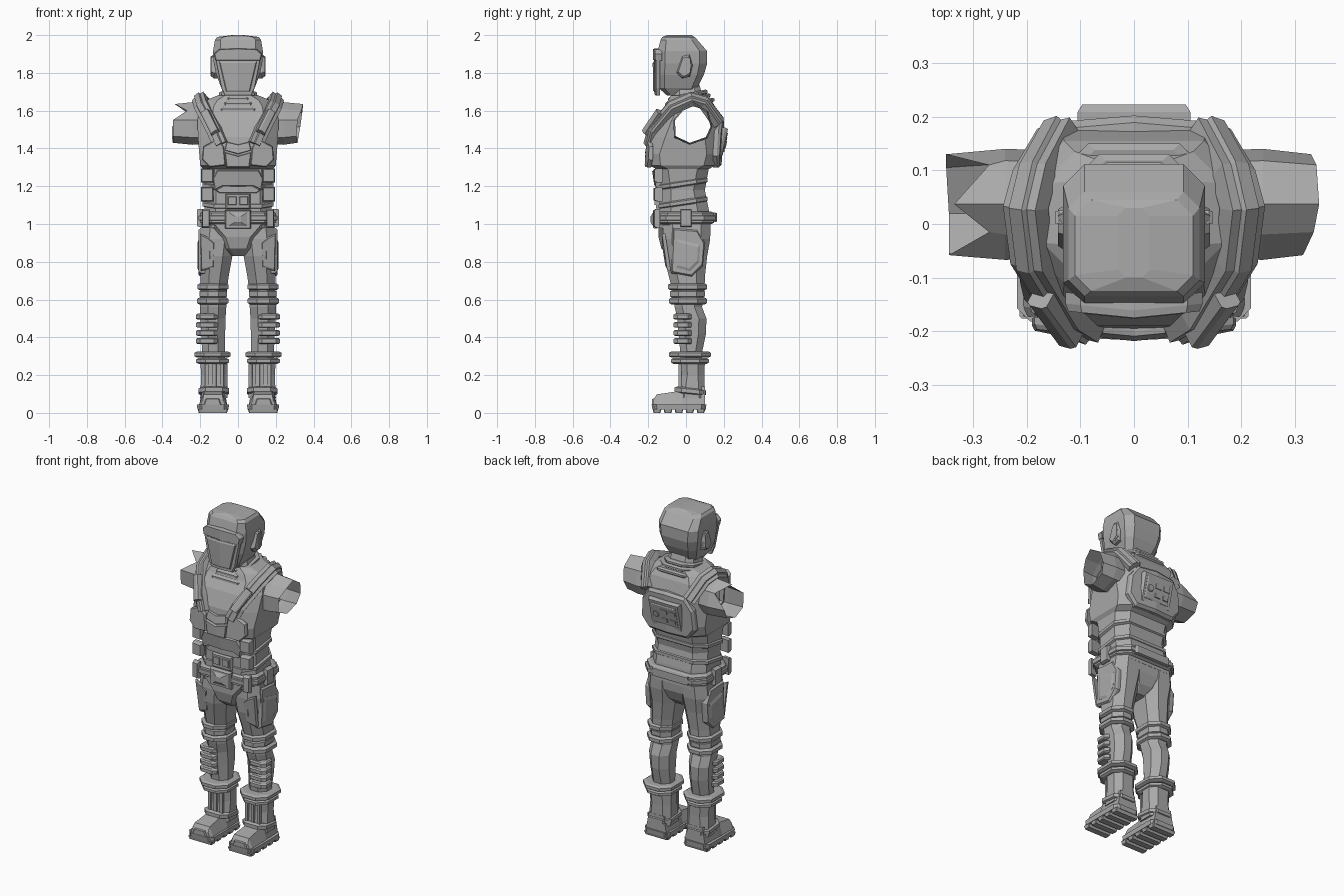
import bpy, bmesh, math
from mathutils import Vector

grey = bpy.data.materials.new("suit grey")
grey.diffuse_color = (0.4, 0.4, 0.4, 1)


def make(name, verts, faces, mirror=False):
    bm = bmesh.new()
    vs = [bm.verts.new(v) for v in verts]
    for f in faces:
        bm.faces.new([vs[i] for i in f])
    bmesh.ops.recalc_face_normals(bm, faces=bm.faces)
    me = bpy.data.meshes.new(name)
    bm.to_mesh(me)
    bm.free()
    me.materials.append(grey)
    ob = bpy.data.objects.new(name, me)
    bpy.context.collection.objects.link(ob)
    if mirror:
        ob.modifiers.new("mirror", 'MIRROR')
    return ob


def skin(name, rings, caps=True, mirror=False):
    n = len(rings[0])
    faces = [(k * n + i, k * n + (i + 1) % n, (k + 1) * n + (i + 1) % n, (k + 1) * n + i)
             for k in range(len(rings) - 1) for i in range(n)]
    if caps:
        faces += [tuple(range(n)), tuple(range((len(rings) - 1) * n, len(rings) * n))]
    return make(name, [p for r in rings for p in r], faces, mirror)


def octagon(z, x0, x1, y0, y1, c, tilt=0):
    pts = [(x0 + c, y0), (x1 - c, y0), (x1, y0 + c), (x1, y1 - c),
           (x1 - c, y1), (x0 + c, y1), (x0, y1 - c), (x0, y0 + c)]
    return [(x, y, z + tilt * y) for x, y in pts]


def loft(name, rows, caps=True, mirror=False, tilt=0):
    return skin(name, [octagon(*r, tilt) for r in rows], caps, mirror)


def band(name, z0, z1, x0, x1, y0, y1, c, mirror=False, tilt=0, lip=0.012):
    rows = [(z0, x0 + lip, x1 - lip, y0 + lip, y1 - lip, c), (z0 + lip * .6, x0, x1, y0, y1, c),
            (z1 - lip * .6, x0, x1, y0, y1, c), (z1, x0 + lip, x1 - lip, y0 + lip, y1 - lip, c)]
    return loft(name, rows, True, mirror, tilt)


def plate(name, pts, base, t, axis='y', slope=0, wrap=0, shrink=.9, mirror=True):
    """Extrude an outline by t along an axis; the outer end is slightly smaller."""
    uc = sum(p[0] for p in pts) / len(pts)
    vc = sum(p[1] for p in pts) / len(pts)

    def ring(k, off):
        out = []
        for u, v in pts:
            u2 = u if abs(u) < 1e-6 else uc + (u - uc) * k
            v2 = vc + (v - vc) * k
            d = base + off + slope * (v2 - vc) + wrap * abs(u2)
            out.append((u2, d, v2) if axis == 'y' else (d, u2, v2))
        return out
    return skin(name, [ring(1, 0), ring(1, t * .6), ring(shrink, t)], True, mirror)


def rect(u0, u1, v0, v1):
    return [(u0, v0), (u1, v0), (u1, v1), (u0, v1)]


def ribbon(name, path, w, t, centre, prof):
    path = [Vector(p) for p in path]
    rings = []
    for i, p in enumerate(path):
        tan = (path[min(i + 1, len(path) - 1)] - path[max(i - 1, 0)]).normalized()
        nor = p - Vector(centre)
        nor = (nor - tan * nor.dot(tan)).normalized()
        side = tan.cross(nor)
        rings.append([tuple(p + side * a * w + nor * b * t) for a, b in prof])
    return skin(name, rings, True, True)


# Torso shell, opened at both arm holes
torso = loft("torso", [(.98, -.185, .185, -.14, .13, .06), (1.08, -.178, .178, -.14, .12, .06),
    (1.18, -.175, .175, -.14, .10, .06), (1.29, -.185, .185, -.155, .12, .06),
    (1.31, -.2, .2, -.195, .155, .06), (1.37, -.205, .205, -.2, .17, .06),
    (1.46, -.212, .212, -.19, .18, .08), (1.55, -.215, .215, -.155, .175, .08),
    (1.62, -.2, .2, -.11, .155, .07), (1.655, -.17, .17, -.095, .135, .06),
    (1.68, -.11, .11, -.08, .12, .04)])
hole = [(.037, 1.635), (.11, 1.59), (.13, 1.515), (.105, 1.46), (.02, 1.43),
        (-.055, 1.465), (-.058, 1.55), (-.015, 1.6)]
cutter = skin("arm_hole_cutter", [[(x, y, z) for y, z in hole] for x in (-.5, .5)])
cutter.hide_render = True
cut = torso.modifiers.new("arm holes", 'BOOLEAN')
cut.operation, cut.object, cut.solver = 'DIFFERENCE', cutter, 'EXACT'
mesh = bpy.data.meshes.new_from_object(torso.evaluated_get(bpy.context.evaluated_depsgraph_get()))
torso.modifiers.clear()
torso.data = mesh
bpy.data.objects.remove(cutter)
bm = bmesh.new()
bm.from_mesh(mesh)
tunnel = [f for f in bm.faces if min(v.co.x for v in f.verts) < -.1 and max(v.co.x for v in f.verts) > .1
          and all(-.06 < v.co.y < .135 and 1.42 < v.co.z < 1.64 for v in f.verts)]
bmesh.ops.delete(bm, geom=tunnel, context='FACES')
bm.to_mesh(mesh)
bm.free()

# Short open sleeves with uneven ends
ends = {"left": (1, [.345, .34, .33, .32, .315, .31, .315, .335]),
        "right": (-1, [.335, .27, .35, .35, .345, .345, .345, .27])}
for label, (s, xs) in ends.items():
    def sleeve_ring(x, k):
        return [(s * x, .03 + (y - .03) * k, 1.535 + (z - 1.535) * k) for y, z in hole]
    tip = [(s * x, y, z) for x, (y, z) in zip(xs, hole)]
    skin(label + "_sleeve", [sleeve_ring(.18, 1.08), sleeve_ring(.24, 1.1), tip], caps=False)

# Neck and stacked collar
loft("neck", [(1.64, -.1, .1, -.08, .1, .04), (1.74, -.075, .075, -.06, .07, .03)], caps=False)
for i, (z, hx, y0, y1) in enumerate([(1.615, .135, -.125, .15), (1.642, .115, -.11, .13), (1.665, .1, -.095, .115)]):
    band(f"collar_{i}", z, z + .026, -hx, hx, y0, y1, .05, tilt=.2)

# Helmet, visor, brow and ear pads
loft("helmet", [(1.68, -.06, .06, -.1, .04, .02), (1.72, -.088, .088, -.145, .06, .03),
    (1.79, -.115, .115, -.15, .095, .035), (1.85, -.128, .128, -.15, .112, .04),
    (1.915, -.132, .132, -.15, .112, .04), (1.975, -.122, .122, -.135, .06, .03),
    (1.99, -.11, .11, -.125, .045, .03), (2.0, -.03, .03, -.1, .03, .015)])
plate("visor_frame", [(0, 1.68), (.07, 1.68), (.088, 1.72), (.118, 1.87), (0, 1.87)], -.147, -.02,
      slope=-.02, wrap=.1, shrink=.95)
plate("visor", [(0, 1.70), (.062, 1.70), (.1, 1.86), (0, 1.86)], -.163, -.012, slope=-.02, wrap=.1)
plate("brow", [(0, 1.865), (.12, 1.865), (.128, 1.9), (.1, 1.925), (0, 1.93)], -.14, -.035, wrap=.1)
plate("ear_pad", [(-.05, 1.80), (-.02, 1.77), (.02, 1.78), (.035, 1.84), (.02, 1.9), (-.02, 1.89)],
      .105, .037, 'x', shrink=.8)
plate("ear_bar", [(.0, 1.78), (.025, 1.8), (.025, 1.88), (.0, 1.89)], .13, .016, 'x')

# Shoulder straps with a raised centre
strap = [(.095, -.2, 1.42), (.13, -.18, 1.5), (.195, -.075, 1.625), (.208, .03, 1.67),
         (.19, .1, 1.65), (.145, .18, 1.54)]
ribbon("shoulder_strap", strap, .038, .02, (0, .03, 1.4),
       [(-1, -1.5), (-1, .5), (-.5, .6), (-.4, 1.1), (.4, 1.1), (.5, .6), (1, .5), (1, -1.5)])
ribbon("strap_clip", [(.17, -.13, 1.59), (.115, -.205, 1.48)], .022, .03, (0, .03, 1.4),
       [(-1, -1), (-1, .8), (-.6, 1), (.6, 1), (1, .8), (1, -1)])

# Chest armour
plate("chest_side_plate", [(.065, 1.31), (.15, 1.3), (.19, 1.34), (.185, 1.41), (.11, 1.45), (.075, 1.41)],
      -.205, -.022, slope=.05, wrap=.16, shrink=.92)
plate("chest_centre_plate", [(0, 1.3), (.06, 1.3), (.07, 1.38), (0, 1.36)], -.19, -.027, wrap=.05)
plate("chest_chevron", [(0, 1.37), (.07, 1.39), (.06, 1.435), (0, 1.42)], -.19, -.022, slope=.2, wrap=.05)
plate("chest_dial", [(-.125 + .025 * math.cos(i * math.pi / 4), 1.385 + .025 * math.sin(i * math.pi / 4))
      for i in range(8)], -.195, -.018, wrap=.1, mirror=False)
plate("chest_tag", rect(.08, .145, 1.375, 1.4), -.195, -.016, wrap=.1, mirror=False)

# Abdomen plates, control box and side pouches
plate("abdomen_plate", [(0, 1.2), (.085, 1.2), (.125, 1.18), (.135, 1.24), (.11, 1.285), (0, 1.285)],
      -.14, -.032, slope=-.15, wrap=.06)
plate("belly_rib", [(0, 1.165), (.1, 1.165), (.12, 1.18), (.08, 1.2), (0, 1.2)], -.13, -.025, wrap=.05)
plate("control_box", rect(-.065, .065, 1.08, 1.16), -.13, -.03, mirror=False)
for x in (-.03, .03):
    plate("control_key", rect(x - .022, x + .022, 1.1, 1.145), -.155, -.012, mirror=False)
for i, z in enumerate((1.12, 1.22)):
    plate(f"side_pouch_{i}", rect(.13, .195, z, z + .075), -.145, -.04, wrap=.1, shrink=.85)
    band(f"side_seam_{i}", z - .02, z + .012, -.188, .188, -.145, .115, .06, tilt=.15)

# Belt, buckle and belt pouches
band("belt", 1.0, 1.065, -.2, .2, -.158, .148, .06)
band("belt_core", 1.018, 1.045, -.208, .208, -.165, .156, .06, lip=.004)
plate("buckle", rect(-.07, .07, .975, 1.075), -.15, -.025, mirror=False)
skin("buckle_pyramid", [[(-.055, -.172, .985), (.055, -.172, .985), (.055, -.172, 1.065), (-.055, -.172, 1.065)],
     [(-.015, -.188, 1.01), (.015, -.188, 1.01), (.015, -.188, 1.04), (-.015, -.188, 1.04)]])
plate("belt_pouch", rect(.15, .19, .98, 1.08), -.165, -.03, wrap=.15, shrink=.85)
plate("belt_side_clip", rect(-.03, .03, .985, 1.08), .19, .028, 'x')
plate("belt_back_panel", rect(-.12, .12, 1.01, 1.06), .145, .018, mirror=False)

# Pelvis guard
loft("pelvis", [(.83, -.05, .05, -.085, .06, .03), (.87, -.085, .085, -.13, .1, .04),
    (.93, -.115, .115, -.145, .125, .05), (1.0, -.185, .185, -.145, .13, .06)])

# Back armour and life support panel
plate("back_armour", [(0, 1.3), (.13, 1.3), (.18, 1.36), (.17, 1.48), (.12, 1.55), (0, 1.56)],
      .16, .035, slope=.06, wrap=-.08, shrink=.88)
plate("back_panel", rect(-.105, .105, 1.335, 1.51), .165, .038, slope=.24, shrink=.92, mirror=False)
plate("back_screen", rect(-.08, .085, 1.36, 1.485), .2, .008, slope=.24, mirror=False)
for i, x in enumerate((-.055, .0)):
    plate(f"back_key_{i}", rect(x - .022, x + .022, 1.43, 1.46), .208, .008, slope=.24, mirror=False)
    plate(f"back_low_key_{i}", rect(x - .018, x + .018, 1.38, 1.405), .198, .008, slope=.24, mirror=False)
plate("back_dial", [(.055 + .02 * math.cos(i * math.pi / 4), 1.42 + .02 * math.sin(i * math.pi / 4))
      for i in range(8)], .204, .01, slope=.24, mirror=False)

# Legs
loft("leg", [(1.0, .02, .195, -.12, .13, .05), (.92, .02, .203, -.125, .128, .05),
    (.83, .03, .198, -.118, .112, .05), (.72, .05, .198, -.09, .1, .045), (.64, .06, .2, -.07, .098, .045),
    (.56, .062, .2, -.06, .085, .04), (.5, .066, .2, -.045, .108, .04), (.42, .068, .195, -.04, .106, .04),
    (.32, .07, .19, -.03, .085, .035), (.26, .07, .19, -.03, .085, .035)], mirror=True)
plate("thigh_frame", [(-.07, .98), (-.08, .74), (.03, .72), (.09, .78), (.1, .9), (.06, .97)],
      .175, .033, 'x', shrink=.92)
plate("thigh_pad", [(-.05, .92), (-.055, .77), (.02, .75), (.07, .8), (.075, .89)], .2, .014, 'x', shrink=.8)
plate("thigh_front_pad", [(.13, .77), (.195, .75), (.2, .95), (.16, .93), (.125, .9)], -.12, -.018,
      slope=-.15, wrap=.12)
band("thigh_ring", .65, .685, .05, .215, -.095, .112, .05, True)
band("knee_pad", .61, .65, .058, .205, -.085, .1, .045, True)
band("knee_ring", .575, .61, .05, .218, -.09, .112, .05, True)
for i in range(4):
    z = .365 + i * .043
    loft(f"shin_rib_{i}", [(z, .115, .215, -.058, .025, .02), (z + .005, .108, .222, -.066, .03, .02),
         (z + .025, .108, .222, -.066, .03, .02), (z + .031, .115, .215, -.058, .025, .02)], mirror=True)

# Boots with cuffs, ridges, toe caps and treads
band("cuff_upper", .293, .325, .04, .23, -.09, .132, .05, True)
band("cuff_lower", .26, .29, .048, .222, -.08, .122, .05, True)
loft("boot_shaft", [(.28, .055, .2, -.03, .1, .035), (.2, .055, .195, -.028, .098, .035),
     (.08, .055, .2, -.04, .1, .03)], mirror=True)
for i, x in enumerate((.085, .125, .165)):
    plate(f"boot_ridge_{i}", rect(x - .01, x + .01, .12, .265), -.025, -.016)
band("ankle_strap", .1, .135, .048, .208, -.06, .106, .035, True, tilt=-.1)
skin("boot_foot", [[(x0, -.172, .03), (x1, -.172, .03), (x1 - i, -.172, .07), (x0 + i, -.172, .07)] if k == 0 else
     [(x0, y, .03), (x1, y, .03), (x1 - i, y, zt), (x0 + i, y, zt)]
     for k, (y, zt, x0, x1, i) in enumerate([(-.172, .07, .06, .205, .02), (-.155, .098, .052, .212, .03),
     (-.06, .112, .055, .208, .03), (-.02, .14, .055, .205, .02), (.1, .14, .06, .2, .02)])], mirror=True)
plate("toe_cap", [(.085, .03), (.185, .03), (.17, .075), (.1, .075)], -.165, -.015)
loft("sole", [(.018, .05, .215, -.178, .105, .025), (.045, .048, .218, -.182, .108, .025)], mirror=True)
for i in range(5):
    y = -.172 + i * .058
    loft(f"tread_{i}", [(0, .058, .208, y, y + .036, .004), (.02, .052, .213, y - .004, y + .042, .004)], mirror=True)
